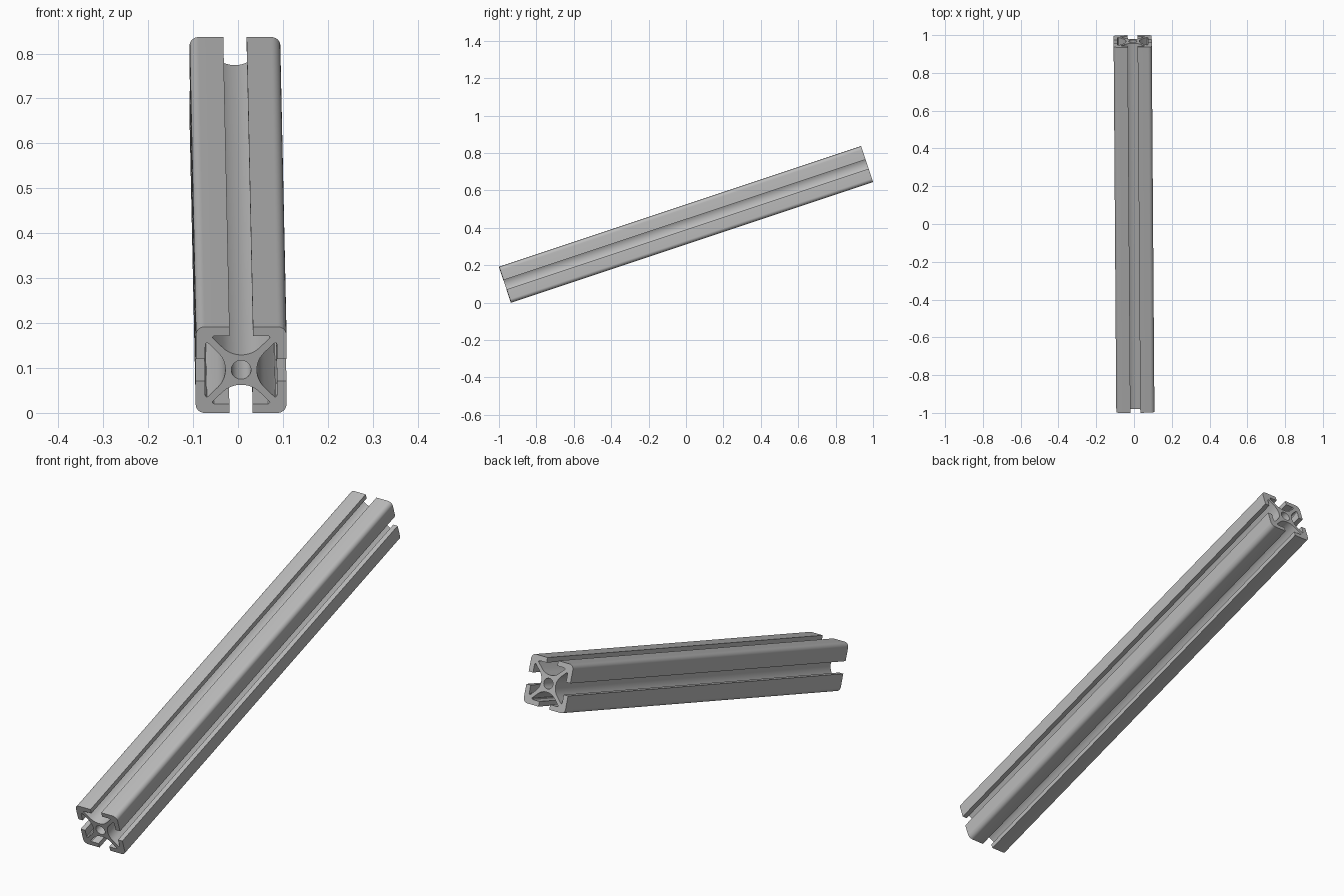
import bpy
import math
from mathutils import Matrix, Vector

if "Cube" in bpy.data.objects:
    bpy.data.objects.remove(bpy.data.objects["Cube"], do_unlink=True)

HALF = 0.101       # half width of the section
LENGTH = 2.04
ROUND = 0.02       # outer corner radius
SLOT = 0.026       # half width of the slot mouth
LIP = 0.08         # inner face of the lips
POCKET = 0.064     # half width of the pocket behind the lips
WEB = 0.011        # offset of the pocket flanks from the diagonal
FLOOR = 0.035      # depth of the slot floor from the centre
BORE = 0.022
TILT = math.radians(18.43)
YAW = 0.0072


def arc(cx, cy, r, start, end, steps):
    angles = [math.radians(start + (end - start) * i / steps) for i in range(steps + 1)]
    return [Vector((cx + r * math.cos(a), cy + r * math.sin(a))) for a in angles]


# Half of one side: rounded corner, lip, pocket, diagonal web, hollow floor
floor_r = (FLOOR - WEB) / (math.sqrt(2) - 1)
half_side = arc(HALF - ROUND, HALF - ROUND, ROUND, 45, 90, 5)
half_side += [Vector(p) for p in ((SLOT, HALF), (SLOT, LIP), (POCKET - 0.004, LIP),
                                  (POCKET, LIP - 0.003), (POCKET, POCKET + WEB + 0.001),
                                  (POCKET - 0.002, POCKET + WEB - 0.002))]
half_side += arc(0, FLOOR + floor_r, floor_r, -45, -90, 6)

# Mirror to a full side, then turn it four times
side = half_side + [Vector((-p.x, p.y)) for p in reversed(half_side[:-1])]
outline = []
for k in range(4):
    turn = Matrix.Rotation(k * math.pi / 2, 2)
    outline += [turn @ p for p in side[:-1]]
bore = arc(0, 0, BORE, 0, 360, 32)[:-1]

# Filled outline with the bore as a hole, extruded to length
curve = bpy.data.curves.new("rail_section", "CURVE")
curve.dimensions = "2D"
curve.fill_mode = "BOTH"
curve.extrude = LENGTH / 2
for loop in (outline, bore):
    spline = curve.splines.new("POLY")
    spline.points.add(len(loop) - 1)
    for point, p in zip(spline.points, loop):
        point.co = (p.x, p.y, 0, 1)
    spline.use_cyclic_u = True

section = bpy.data.objects.new("rail_section", curve)
bpy.context.collection.objects.link(section)
bpy.context.view_layer.update()
evaluated = section.evaluated_get(bpy.context.evaluated_depsgraph_get())
mesh = bpy.data.meshes.new_from_object(evaluated)
bpy.data.objects.remove(section, do_unlink=True)

# Lay the rail along y, raise its back end and stand it on the ground
mesh.transform(Matrix.Rotation(YAW, 4, "Z") @ Matrix.Rotation(TILT + math.pi / 2, 4, "X"))
lowest = min(v.co.z for v in mesh.vertices)
mesh.transform(Matrix.Translation((0, 0, -lowest)))

rail = bpy.data.objects.new("slotted_rail", mesh)
bpy.context.collection.objects.link(rail)

# Aluminium grey
grey = bpy.data.materials.new("aluminium_grey")
grey.use_nodes = True
colour = (0.5, 0.5, 0.5, 1)
grey.diffuse_color = colour
grey.node_tree.nodes["Principled BSDF"].inputs["Base Color"].default_value = colour
mesh.materials.clear()
mesh.materials.append(grey)

# Weld the caps to the walls and shade the rounded parts smooth
bpy.ops.object.select_all(action="DESELECT")
rail.select_set(True)
bpy.context.view_layer.objects.active = rail
weld = rail.modifiers.new("weld", "WELD")
weld.merge_threshold = 0.0001
bpy.ops.object.modifier_apply(modifier=weld.name)
bpy.ops.object.shade_smooth_by_angle(angle=math.radians(30))
